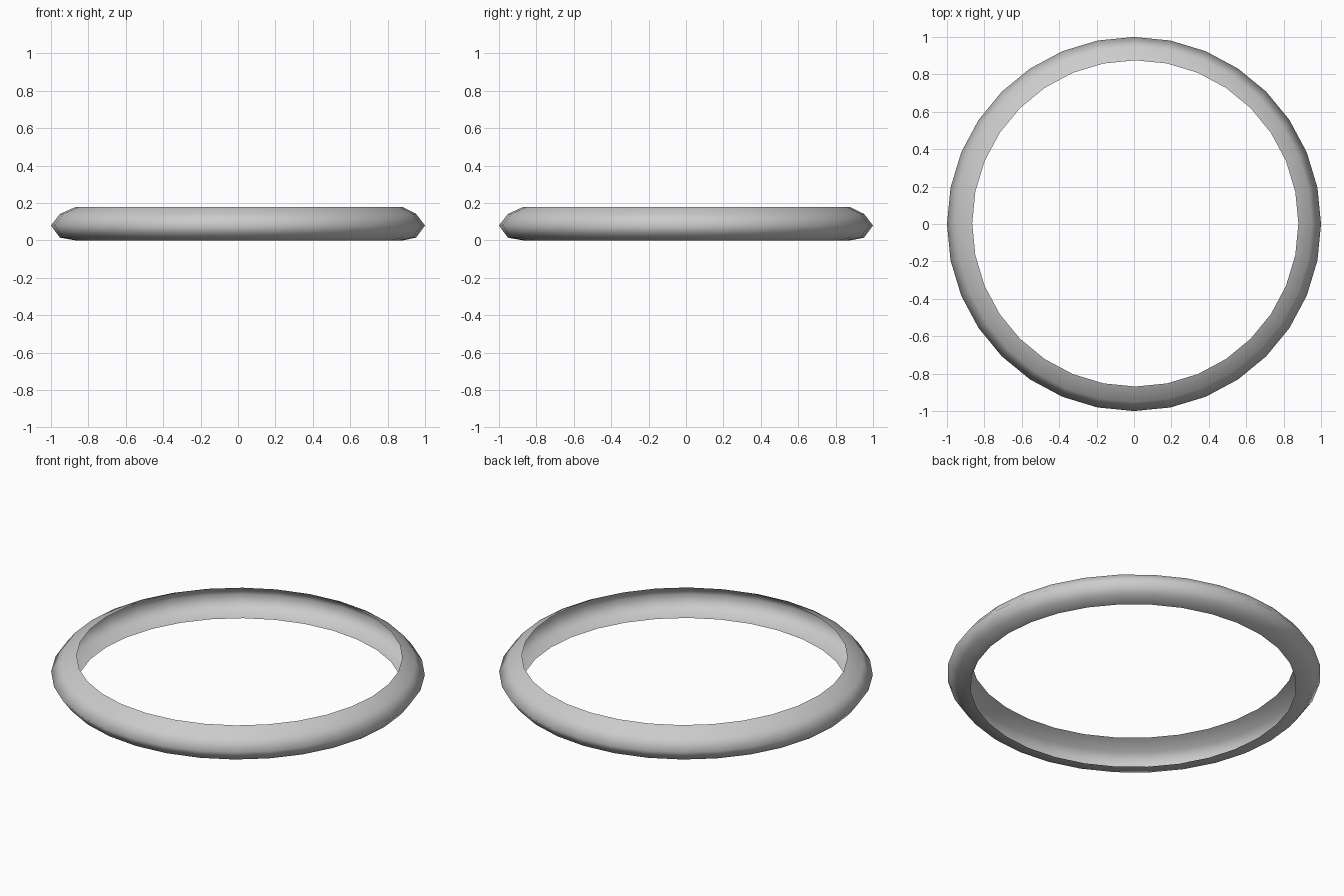
import bpy, bmesh
from math import sin, cos, tau

if "Cube" in bpy.data.objects:
    bpy.data.objects.remove(bpy.data.objects["Cube"])

SIDES = 32
# C-shaped cross-section, open toward the centre: radius, height, slight x/y drift of the loop
PROFILE = [
    (0.872, 0.0, 0.007, 0.003),
    (0.952, 0.015, 0.0, 0.0),
    (1.0, 0.08, 0.0, 0.0),
    (0.952, 0.142, 0.0, 0.0),
    (0.872, 0.18, 0.007, 0.003),
]

# Ring shell: one loop of vertices per profile point, bridged with quads
bm = bmesh.new()
loops = []
for r, z, dx, dy in PROFILE:
    loops.append([bm.verts.new((r * cos(tau * i / SIDES) + dx,
                                r * sin(tau * i / SIDES) + dy, z))
                  for i in range(SIDES)])
for a, b in zip(loops, loops[1:]):
    for i in range(SIDES):
        j = (i + 1) % SIDES
        bm.faces.new((a[i], a[j], b[j], b[i])).smooth = True

mesh = bpy.data.meshes.new("ring")
bm.to_mesh(mesh)
bm.free()
ring = bpy.data.objects.new("ring", mesh)
bpy.context.collection.objects.link(ring)
